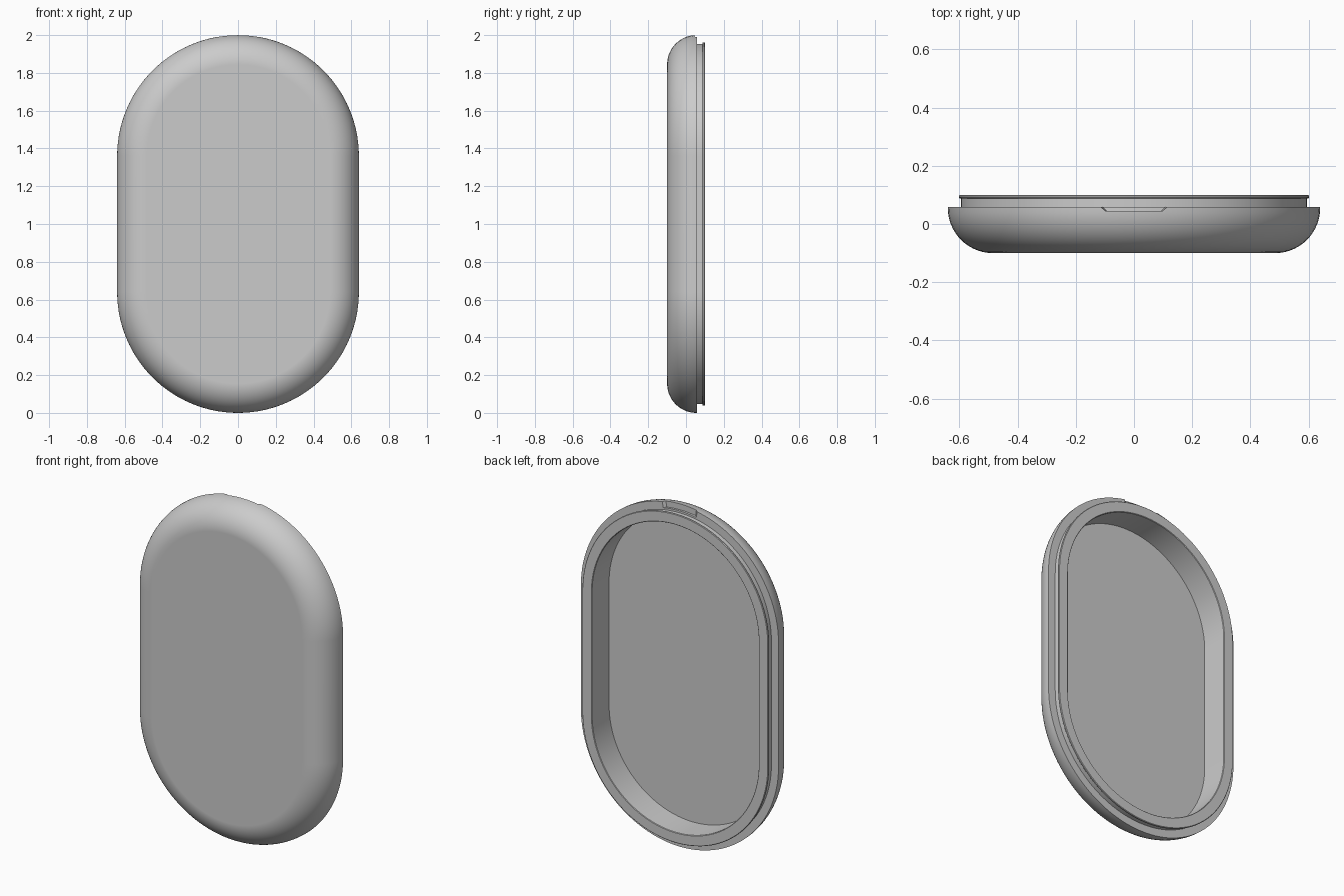
import bpy
import bmesh
from math import pi, sin, cos

cube = bpy.data.objects.get("Cube")
if cube:
    bpy.data.objects.remove(cube, do_unlink=True)

# Main sizes: a stadium outline of two half circles joined by straight sides
OUTER = 0.64
HALF_STRAIGHT = 0.36
MID_Z = 1.0
FRONT, BACK = -0.1, 0.1
SHELF = 0.058          # step where the outer shell meets the rim
ROUND = 0.155          # radius of the soft front edge
ARC_STEPS = 56
ROUND_STEPS = 14

grey = bpy.data.materials.new("plain grey")
grey.use_nodes = True
grey.diffuse_color = (0.6, 0.6, 0.6, 1)
bsdf = grey.node_tree.nodes["Principled BSDF"]
bsdf.inputs["Base Color"].default_value = grey.diffuse_color
bsdf.inputs["Roughness"].default_value = 0.6


def make_object(name, bm):
    bmesh.ops.recalc_face_normals(bm, faces=bm.faces)
    mesh = bpy.data.meshes.new(name)
    bm.to_mesh(mesh)
    bm.free()
    mesh.materials.append(grey)
    obj = bpy.data.objects.new(name, mesh)
    bpy.context.collection.objects.link(obj)
    return obj


def stadium_ring(bm, radius, y):
    """Ring of vertices: upper half circle, then lower half circle."""
    ring = []
    for side in (0, 1):
        offset = HALF_STRAIGHT * (1 - 2 * side)
        for i in range(ARC_STEPS + 1):
            a = pi * (side + i / ARC_STEPS)
            ring.append(bm.verts.new((radius * cos(a), y, MID_Z + offset + radius * sin(a))))
    return ring


def bridge(bm, a, b, closed=True):
    n = len(a)
    for i in range(n if closed else n - 1):
        j = (i + 1) % n
        bm.faces.new((a[i], a[j], b[j], b[i]))


# Lid: cross-section from the front face, round the shell and rim, to the floor
profile = []
for i in range(ROUND_STEPS + 1):
    a = pi / 2 * i / ROUND_STEPS
    profile.append((OUTER - ROUND + ROUND * sin(a), FRONT + ROUND - ROUND * cos(a)))
profile += [
    (OUTER, SHELF), (0.594, SHELF),                   # shelf
    (0.594, 0.088), (0.599, 0.088),                   # rim wall and lip underside
    (0.602, 0.091), (0.602, 0.097), (0.599, BACK),    # snap lip
    (0.543, BACK), (0.54, 0.097),                     # rim top and inner edge
    (0.54, -0.06),                                    # inner wall down to the floor
]
bm = bmesh.new()
rings = [stadium_ring(bm, r, y) for r, y in profile]
for a, b in zip(rings, rings[1:]):
    bridge(bm, a, b)
bm.faces.new(rings[0])
bm.faces.new(rings[-1])
lid = make_object("lid_shell", bm)

# Opening notch: a curved wedge cut from the top of the shelf
bm = bmesh.new()
steps = 12
section = [(0.605, 0.045, 0.155), (0.7, 0.045, 0.155),
           (0.7, 0.075, 0.205), (0.605, 0.075, 0.205)]
rows = []
for r, y, half_angle in section:
    row = []
    for i in range(steps + 1):
        a = half_angle * (2 * i / steps - 1)
        row.append(bm.verts.new((r * sin(a), y, MID_Z + HALF_STRAIGHT + r * cos(a))))
    rows.append(row)
for k in range(4):
    bridge(bm, rows[k], rows[(k + 1) % 4], closed=False)
for end in (0, -1):
    bm.faces.new([row[end] for row in rows])
cutter = make_object("notch_cutter", bm)
cutter.hide_render = True

bpy.ops.object.select_all(action="DESELECT")
bpy.context.view_layer.objects.active = lid
lid.select_set(True)
cut = lid.modifiers.new("opening_notch", "BOOLEAN")
cut.operation = "DIFFERENCE"
cut.solver = "EXACT"
cut.object = cutter
bpy.ops.object.modifier_apply(modifier=cut.name)
bpy.data.objects.remove(cutter, do_unlink=True)

# Smooth curves, crisp steps, and a truly flat front face
bpy.ops.object.shade_smooth_by_angle(angle=pi / 6)
weighted = lid.modifiers.new("flat_face_normals", "WEIGHTED_NORMAL")
weighted.keep_sharp = True
